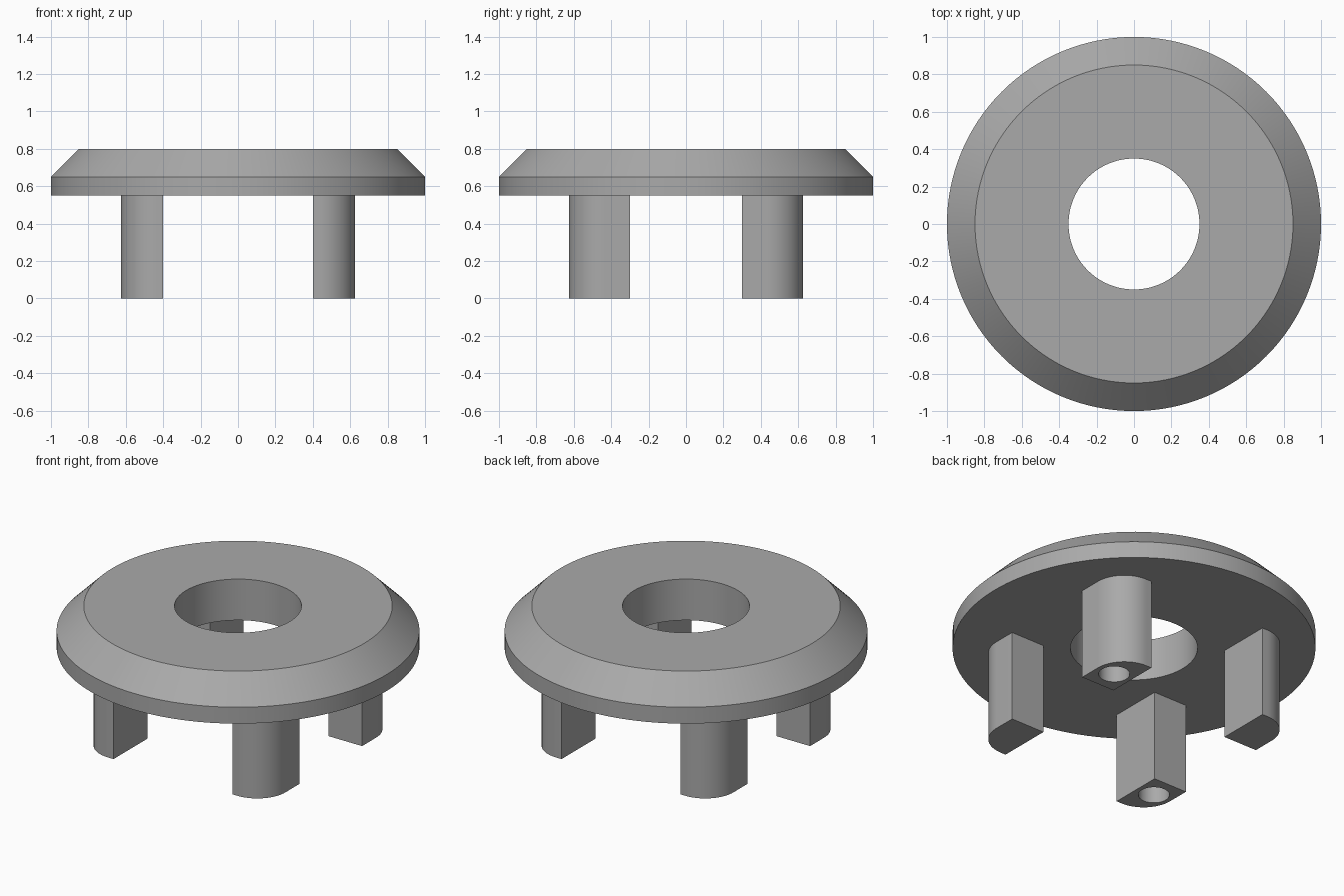
import bpy, bmesh
from math import sin, cos, pi, radians
from mathutils import Vector

default = bpy.data.objects.get("Cube")
if default:
    bpy.data.objects.remove(default, do_unlink=True)

SIDES = 128
LEG_TOP = 0.55

# single grey material
grey = bpy.data.materials.new("plain_grey")
grey.use_nodes = True
colour = (0.4, 0.4, 0.4, 1)
grey.diffuse_color = colour
grey.node_tree.nodes["Principled BSDF"].inputs["Base Color"].default_value = colour


def finish(name, bm):
    """Turn a bmesh into a smooth-shaded, sharp-edged object."""
    bmesh.ops.recalc_face_normals(bm, faces=bm.faces)
    mesh = bpy.data.meshes.new(name)
    bm.to_mesh(mesh)
    bm.free()
    mesh.materials.append(grey)
    obj = bpy.data.objects.new(name, mesh)
    bpy.context.collection.objects.link(obj)
    return obj


def activate(obj):
    bpy.ops.object.select_all(action='DESELECT')
    obj.select_set(True)
    bpy.context.view_layer.objects.active = obj


def smooth(obj):
    activate(obj)
    bpy.ops.object.shade_smooth_by_angle(angle=radians(30))


def lathe(name, profile):
    """Revolve a closed (radius, height) profile about z."""
    bm = bmesh.new()
    verts = [bm.verts.new((r, 0, z)) for r, z in profile]
    edges = [bm.edges.new((a, b)) for a, b in zip(verts, verts[1:] + verts[:1])]
    bmesh.ops.spin(bm, geom=verts + edges, cent=(0, 0, 0), axis=(0, 0, 1),
                   angle=2 * pi, steps=SIDES)
    bmesh.ops.remove_doubles(bm, verts=bm.verts, dist=0.0001)
    return finish(name, bm)


def prism(name, outline, bottom, top):
    """Extrude a flat outline upwards."""
    bm = bmesh.new()
    face = bm.faces.new([bm.verts.new((x, y, bottom)) for x, y in outline])
    side = bmesh.ops.extrude_face_region(bm, geom=[face])["geom"]
    moved = [v for v in side if isinstance(v, bmesh.types.BMVert)]
    bmesh.ops.translate(bm, verts=moved, vec=Vector((0, 0, top - bottom)))
    return finish(name, bm)


def arc(cx, cy, r, sweep, steps):
    return [(cx + r * cos(sweep * i / steps), cy + r * sin(sweep * i / steps))
            for i in range(steps + 1)]


# chamfered ring plate
smooth(lathe("ring_plate", [(0.35, 0.55), (1, 0.55), (1, 0.65), (0.85, 0.8), (0.35, 0.8)]))

# leg outline: square inner corner, rounded outer corner
ROUND = 0.19
leg_outline = [(0.4, 0.3), (0.625, 0.3)]
leg_outline += arc(0.625 - ROUND, 0.625 - ROUND, ROUND, pi / 2, 24)
leg_outline.append((0.4, 0.625))
hole_outline = arc(0.512, 0.44, 0.086, 2 * pi, 40)[:-1]

# four mirrored legs, two of them on one diagonal with a blind hole
for x_name, sx in (("left", 1), ("right", -1)):
    for y_name, sy in (("back", 1), ("front", -1)):
        name = f"{y_name}_{x_name}_leg"
        leg = prism(name, [(x * sx, y * sy) for x, y in leg_outline], 0, LEG_TOP)
        if sx == sy:
            cutter = prism("hole_cutter", [(x * sx, y * sy) for x, y in hole_outline], -0.1, 0.45)
            cutter.hide_render = True
            cut = leg.modifiers.new("blind_hole", 'BOOLEAN')
            cut.operation = 'DIFFERENCE'
            cut.solver = 'EXACT'
            cut.object = cutter
            activate(leg)
            bpy.ops.object.modifier_apply(modifier=cut.name)
            bpy.data.objects.remove(cutter, do_unlink=True)
        smooth(leg)
